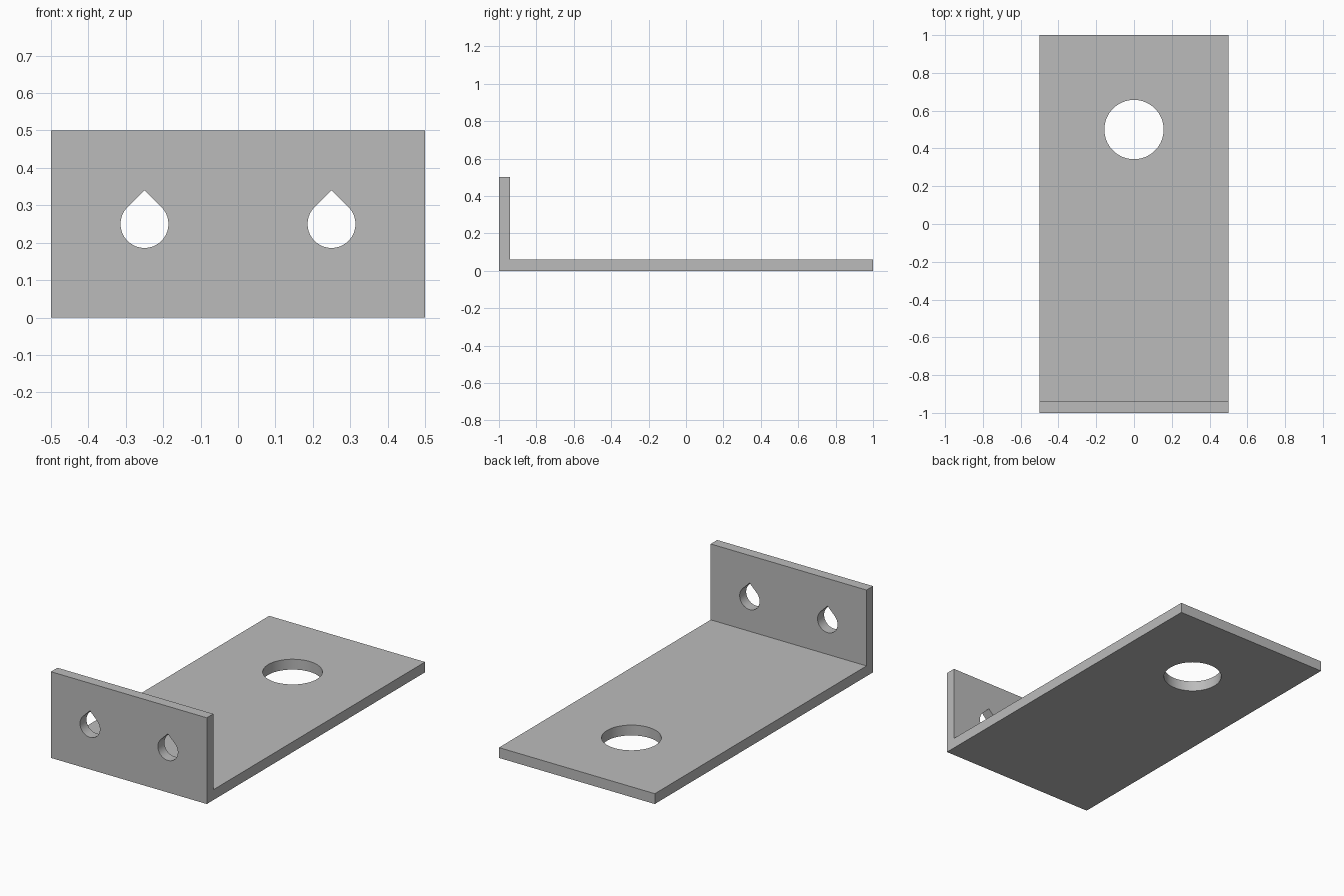
import bpy
import bmesh
from math import cos, sin, pi, radians
from mathutils import Matrix, Vector

cube = bpy.data.objects.get("Cube")
if cube:
    bpy.data.objects.remove(cube, do_unlink=True)

WIDTH, LENGTH, HEIGHT, THICK = 1.0, 2.0, 0.5, 0.06
BORE_RADIUS, SLOT_RADIUS = 0.157, 0.064

grey = bpy.data.materials.new("plain grey")
grey.use_nodes = True
grey.diffuse_color = (0.5, 0.5, 0.5, 1)
grey.node_tree.nodes["Principled BSDF"].inputs["Base Color"].default_value = (0.5, 0.5, 0.5, 1)


def prism(name, outline, depth, frame):
    """Extrude a 2D outline by depth, centred on its plane, and place it with frame."""
    bm = bmesh.new()
    face = bm.faces.new([bm.verts.new((u, v, -depth / 2)) for u, v in outline])
    side = bmesh.ops.extrude_face_region(bm, geom=[face])["geom"]
    moved = [g for g in side if isinstance(g, bmesh.types.BMVert)]
    bmesh.ops.translate(bm, verts=moved, vec=(0, 0, depth))
    bm.transform(frame)
    bmesh.ops.recalc_face_normals(bm, faces=bm.faces)
    mesh = bpy.data.meshes.new(name)
    bm.to_mesh(mesh)
    bm.free()
    mesh.materials.append(grey)
    obj = bpy.data.objects.new(name, mesh)
    bpy.context.collection.objects.link(obj)
    return obj


def arc(radius, start, end, steps):
    angles = [start + (end - start) * i / steps for i in range(steps + 1)]
    return [(radius * cos(a), radius * sin(a)) for a in angles]


def cut(target, cutter):
    """Subtract the cutter from the target and discard it."""
    cutter.hide_render = True
    mod = target.modifiers.new("hole", "BOOLEAN")
    mod.operation, mod.solver, mod.object = "DIFFERENCE", "EXACT", cutter
    bpy.context.view_layer.objects.active = target
    bpy.ops.object.modifier_apply(modifier=mod.name)
    bpy.data.objects.remove(cutter, do_unlink=True)


# L-shaped bracket: side profile in (y, z), extruded across x
front, back = -LENGTH / 2, LENGTH / 2
profile = [(front, 0), (back, 0), (back, THICK), (front + THICK, THICK),
           (front + THICK, HEIGHT), (front, HEIGHT)]
yz_to_x = Matrix(((0, 0, 1, 0), (1, 0, 0, 0), (0, 1, 0, 0), (0, 0, 0, 1)))
bracket = prism("angle_bracket", profile, WIDTH, yz_to_x)

# Round bore through the base plate
circle = arc(BORE_RADIUS, 0, 2 * pi, 64)[:-1]
cut(bracket, prism("bore_cutter", circle, THICK * 4, Matrix.Translation((0, 0.5, THICK / 2))))

# Pair of teardrop holes through the upright flange
teardrop = arc(SLOT_RADIUS, radians(135), radians(405), 48) + [(0, SLOT_RADIUS * 2 ** 0.5)]
upright = Matrix.Rotation(pi / 2, 4, "X")
for x in (-0.25, 0.25):
    place = Matrix.Translation(Vector((x, front + THICK / 2, HEIGHT / 2))) @ upright
    cut(bracket, prism("teardrop_cutter", teardrop, THICK * 4, place))

# Smooth hole walls, crisp edges
bpy.ops.object.select_all(action="DESELECT")
bracket.select_set(True)
bpy.context.view_layer.objects.active = bracket
bpy.ops.object.shade_smooth_by_angle(angle=radians(30))
